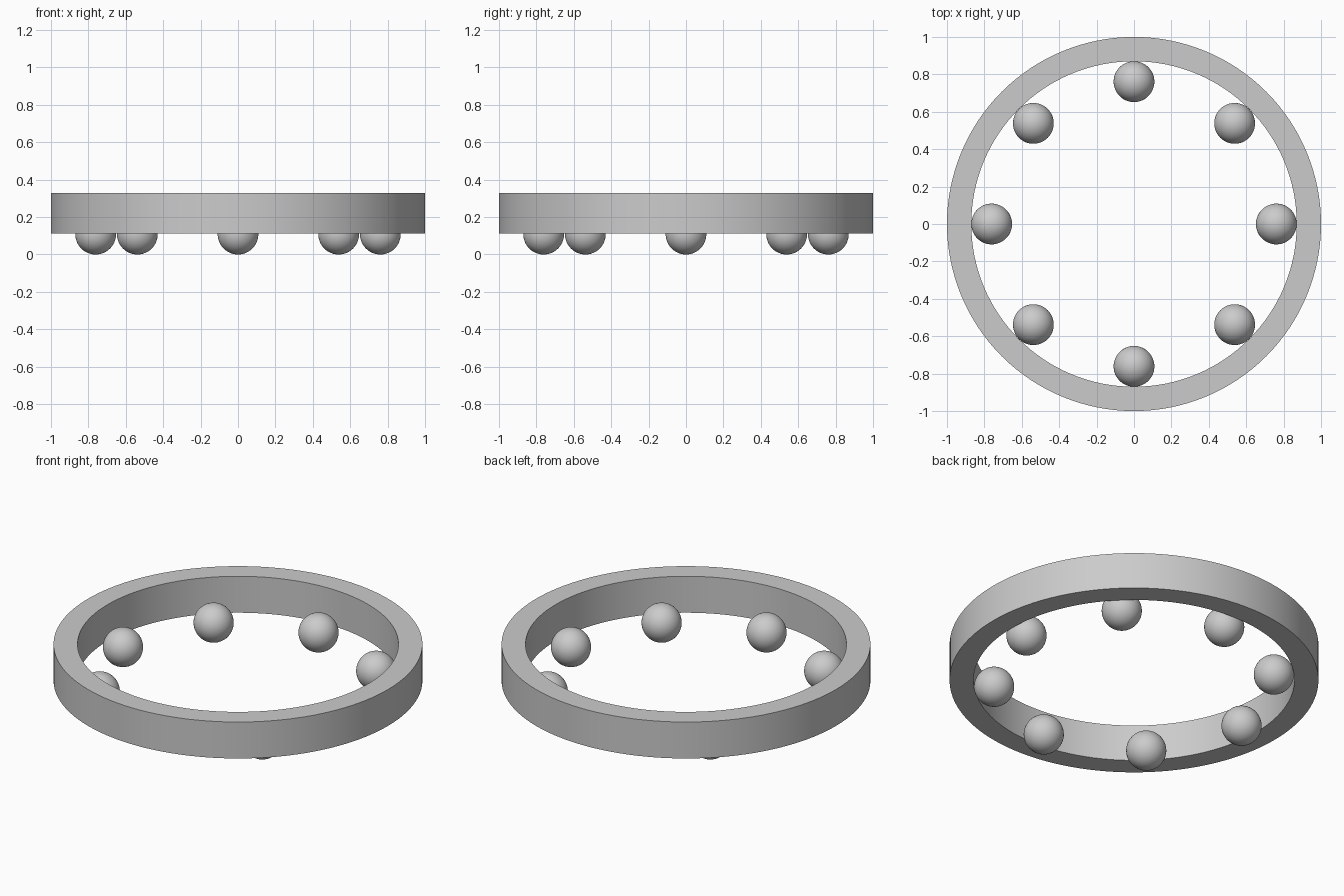
import bpy, bmesh
from math import cos, sin, pi, radians

cube = bpy.data.objects.get("Cube")
if cube:
    bpy.data.objects.remove(cube, do_unlink=True)

BALL_R, BALL_ORBIT, BALL_COUNT = 0.109, 0.761, 8
INNER_R, OUTER_R = 0.87, 1.0
BOTTOM, TOP = 0.112, 0.33

grey = bpy.data.materials.new("plain grey")
grey.use_nodes = True
colour = (0.6, 0.6, 0.6, 1)
grey.diffuse_color = colour
grey.node_tree.nodes["Principled BSDF"].inputs["Base Color"].default_value = colour


def finish(obj):
    """Assign the material and smooth the curved faces."""
    obj.data.materials.append(grey)
    bpy.ops.object.select_all(action='DESELECT')
    obj.select_set(True)
    bpy.context.view_layer.objects.active = obj
    bpy.ops.object.shade_smooth_by_angle(angle=radians(30))


# Outer race: rectangular section spun around z
bm = bmesh.new()
section = [bm.verts.new((r, 0, z)) for r, z in
           ((INNER_R, BOTTOM), (OUTER_R, BOTTOM), (OUTER_R, TOP), (INNER_R, TOP))]
edges = [bm.edges.new((section[i], section[(i + 1) % 4])) for i in range(4)]
bmesh.ops.spin(bm, geom=section + edges, axis=(0, 0, 1), cent=(0, 0, 0),
               angle=2 * pi, steps=128, use_merge=True)
bmesh.ops.remove_doubles(bm, verts=bm.verts, dist=0.0001)
bmesh.ops.recalc_face_normals(bm, faces=bm.faces)
mesh = bpy.data.meshes.new("ring")
bm.to_mesh(mesh)
bm.free()
ring = bpy.data.objects.new("ring", mesh)
bpy.context.collection.objects.link(ring)
finish(ring)

# Balls evenly spaced against the inner wall
for i in range(BALL_COUNT):
    a = 2 * pi * i / BALL_COUNT
    bpy.ops.mesh.primitive_uv_sphere_add(
        segments=48, ring_count=24, radius=BALL_R,
        location=(BALL_ORBIT * cos(a), BALL_ORBIT * sin(a), BALL_R))
    ball = bpy.context.object
    ball.name = f"ball_{i + 1}"
    finish(ball)
